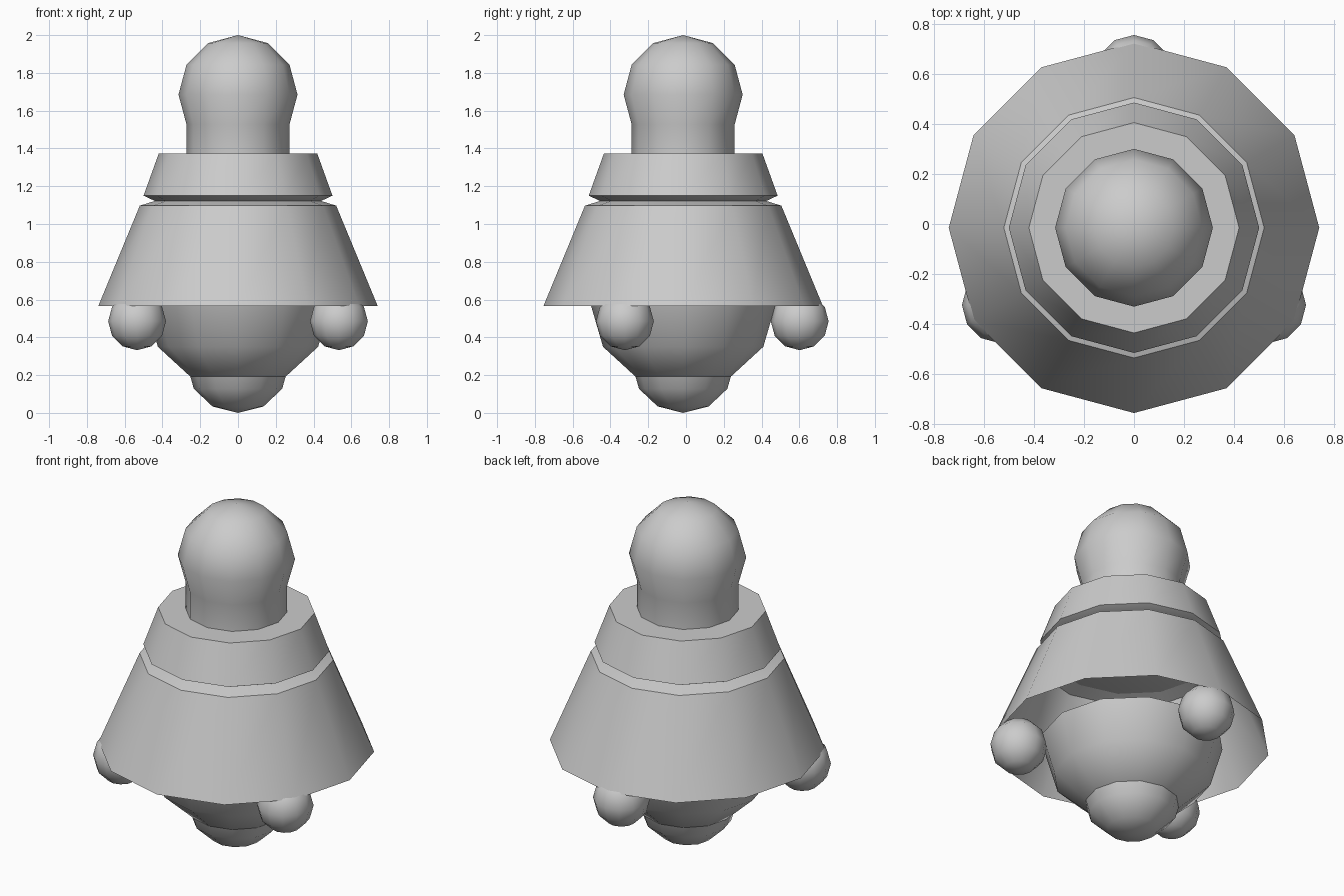
import bpy, bmesh
from math import sin, cos, pi, radians

if "Cube" in bpy.data.objects:
    bpy.data.objects.remove(bpy.data.objects["Cube"])

SIDES = 12
AXIS_Y = -0.015   # the turned body sits slightly forward of the orb triangle

grey = bpy.data.materials.new("plain_grey")
grey.use_nodes = True
grey.diffuse_color = (0.6, 0.6, 0.6, 1)
grey.node_tree.nodes["Principled BSDF"].inputs["Base Color"].default_value = (0.6, 0.6, 0.6, 1)


def arc(radius, height, z, start, end):
    """Quarter-style profile points every 30 degrees of latitude."""
    return [(radius * cos(radians(a)), z + height * sin(radians(a)))
            for a in range(start, end + 1, 30)]


def lathe(name, profile, x=0, y=AXIS_Y):
    """Turn a bottom-to-top (radius, z) profile around a vertical axis."""
    bm = bmesh.new()
    verts = [bm.verts.new((r, 0, z)) for r, z in profile]
    edges = [bm.edges.new(pair) for pair in zip(verts, verts[1:])]
    bmesh.ops.spin(bm, geom=verts + edges, axis=(0, 0, 1), cent=(0, 0, 0),
                   angle=2 * pi, steps=SIDES)
    bmesh.ops.remove_doubles(bm, verts=bm.verts, dist=0.0005)
    bmesh.ops.recalc_face_normals(bm, faces=bm.faces)
    mesh = bpy.data.meshes.new(name)
    bm.to_mesh(mesh)
    bm.free()
    mesh.materials.append(grey)
    obj = bpy.data.objects.new(name, mesh)
    obj.location = (x, y, 0)
    bpy.context.collection.objects.link(obj)
    bpy.ops.object.select_all(action="DESELECT")
    obj.select_set(True)
    bpy.context.view_layer.objects.active = obj
    bpy.ops.object.shade_smooth_by_angle(angle=radians(40))
    return obj


# Head: a ball that narrows into a straight neck
lathe("head_and_neck", [(0.273, 1.36)] + arc(0.315, 0.315, 1.685, -30, 90))

# Collar: a tapered solid ring with a narrow undercut foot
lathe("collar", [(0, 1.122), (0.44, 1.122), (0.5, 1.15), (0.42, 1.372), (0, 1.372)])

# Skirt: an open flared shell with a bevelled shoulder
lathe("skirt", [(0.74, 0.565), (0.52, 1.097), (0.44, 1.122)])

# Belly: a half ball with a flat top, hidden under the skirt
lathe("belly", arc(0.49, 0.45, 0.575, -90, 0) + [(0, 0.575)])

# Nose: a small half ball below the belly
lathe("bottom_tip", arc(0.27, 0.255, 0.255, -90, 0) + [(0, 0.255)])

# Three orbs spaced evenly under the rim
for name, angle in (("back_orb", 90), ("right_orb", 210), ("left_orb", 330)):
    a = radians(angle)
    lathe(name, arc(0.153, 0.153, 0.485, -90, 90),
          0.617 * cos(a), AXIS_Y + 0.617 * sin(a))
